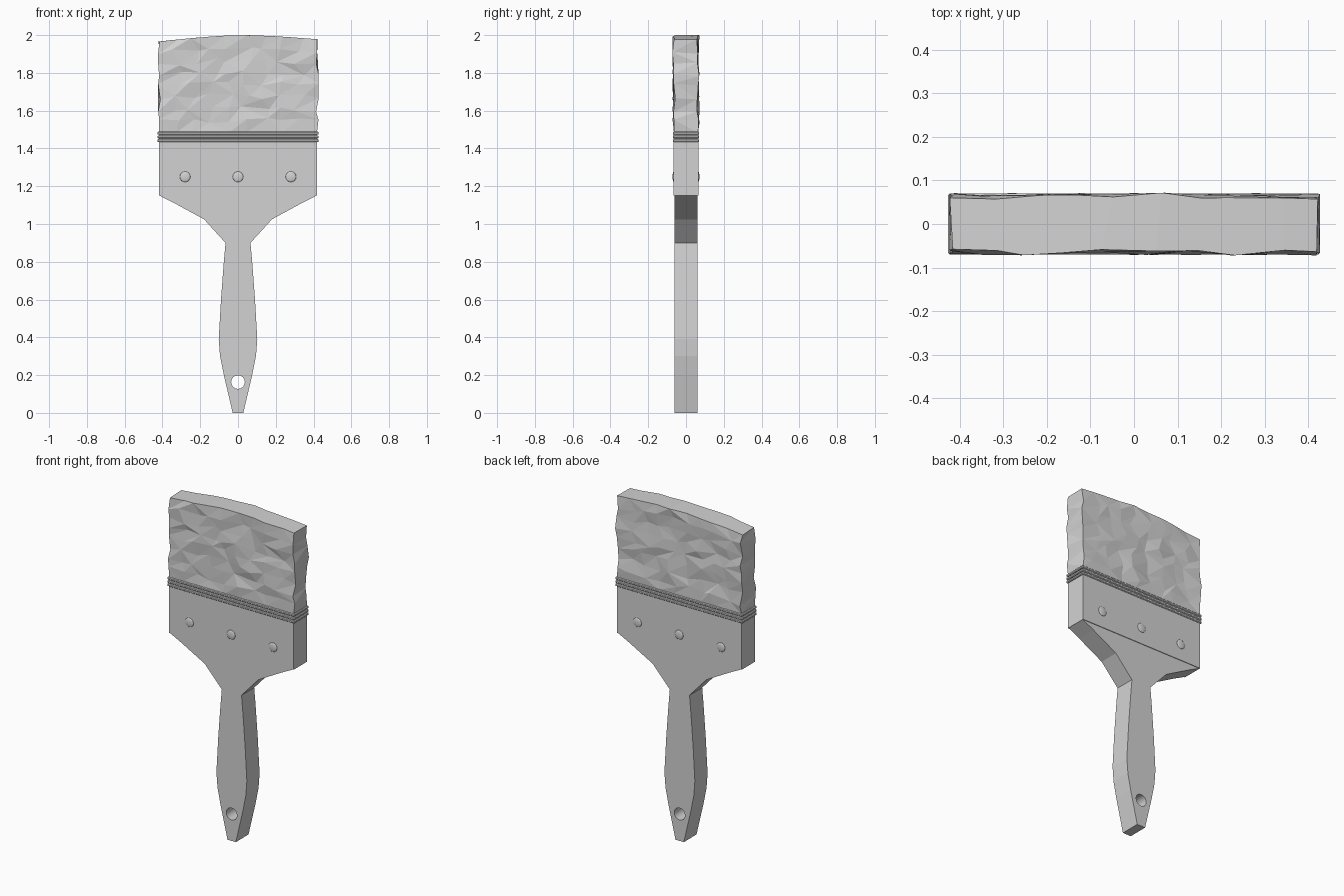
import bpy, bmesh, math, random
from mathutils import Matrix, Vector

random.seed(7)
if "Cube" in bpy.data.objects:
    bpy.data.objects.remove(bpy.data.objects["Cube"], do_unlink=True)

grey = bpy.data.materials.new("light_grey")
grey.use_nodes = True
colour = (0.65, 0.65, 0.65, 1)
grey.diffuse_color = colour
grey.node_tree.nodes["Principled BSDF"].inputs["Base Color"].default_value = colour


def finish(name, bm):
    bmesh.ops.recalc_face_normals(bm, faces=bm.faces)
    mesh = bpy.data.meshes.new(name)
    bm.to_mesh(mesh)
    bm.free()
    mesh.materials.append(grey)
    obj = bpy.data.objects.new(name, mesh)
    bpy.context.collection.objects.link(obj)
    return obj


def extrude_profile(name, points, half_depth):
    """Solid from an (x, z) outline, centred on y = 0."""
    bm = bmesh.new()
    face = bm.faces.new([bm.verts.new((x, -half_depth, z)) for x, z in points])
    extruded = bmesh.ops.extrude_face_region(bm, geom=[face])["geom"]
    verts = [v for v in extruded if isinstance(v, bmesh.types.BMVert)]
    bmesh.ops.translate(bm, verts=verts, vec=(0, 2 * half_depth, 0))
    return finish(name, bm)


def box(name, half_x, half_y, z0, z1):
    return extrude_profile(name, [(-half_x, z0), (half_x, z0), (half_x, z1), (-half_x, z1)], half_y)


# Handle: mirrored outline with a flared shoulder
side = [(0.028, 0), (0.075, 0.2), (0.095, 0.3), (0.102, 0.39), (0.09, 0.6),
        (0.075, 0.8), (0.066, 0.9), (0.18, 1.025), (0.34, 1.112), (0.415, 1.15)]
handle = extrude_profile("handle", side + [(-x, z) for x, z in reversed(side)], 0.061)

# Hanging hole through the handle
bm = bmesh.new()
bmesh.ops.create_cone(bm, cap_ends=True, segments=24, radius1=0.036, radius2=0.036, depth=0.4,
                      matrix=Matrix.Translation((0, 0, 0.163)) @ Matrix.Rotation(math.pi / 2, 4, "X"))
cutter = finish("hole_cutter", bm)
cutter.hide_render = True
cut = handle.modifiers.new("hanging_hole", "BOOLEAN")
cut.operation = "DIFFERENCE"
cut.solver = "EXACT"
cut.object = cutter
bpy.context.view_layer.objects.active = handle
bpy.ops.object.modifier_apply(modifier=cut.name)
bpy.data.objects.remove(cutter, do_unlink=True)

# Metal ferrule with three raised bands
box("ferrule", 0.418, 0.065, 1.15, 1.49)
for i in range(3):
    z = 1.441 + i * 0.02
    band = box("ferrule_band_%d" % (i + 1), 0.427, 0.07, z - 0.008, z + 0.008)
    bevel = band.modifiers.new("soft_edge", "BEVEL")
    bevel.width = 0.004

# Shallow rivets on both faces
for face_name, sign in (("front", -1), ("back", 1)):
    for i, x in enumerate((-0.28, 0, 0.28)):
        bm = bmesh.new()
        bmesh.ops.create_uvsphere(bm, u_segments=20, v_segments=8, radius=1)
        bmesh.ops.scale(bm, verts=bm.verts, vec=(0.028, 0.006, 0.028))
        bmesh.ops.translate(bm, verts=bm.verts, vec=(x, sign * 0.065, 1.25))
        rivet = finish("%s_rivet_%d" % (face_name, i + 1), bm)
        rivet.data.shade_smooth()

# Bristles: stacked, jittered rings of facets
COLS, ROWS, HX, HY, BASE = 9, 8, 0.418, 0.064, 1.485


def tip_height(x):
    """Gently arched tip of the bristles."""
    return 2.0 - 0.028 * min(1, abs(x / HX)) ** 1.5 + 0.006 * x / HX


bm = bmesh.new()
rings = []
for row in range(ROWS + 1):
    t = row / ROWS
    loose = 0 if row == 0 else 1
    front = [(-HX + 2 * HX * c / COLS, -1) for c in range(COLS + 1)]
    ring = []
    for x, s in front + [(x, 1) for x, _ in reversed(front)]:
        corner = abs(x) > HX - 0.01
        top = row == ROWS
        if corner:
            px = x + loose * random.uniform(-0.007, 0.009)
        else:
            px = x + loose * random.uniform(-0.035, 0.035)
        py = s * HY + loose * random.uniform(-0.008, 0.008)
        pz = BASE + (tip_height(px) - BASE) * t
        if loose and not top:
            pz += random.uniform(-0.016, 0.016)
        ring.append(bm.verts.new((px, py, pz)))
    rings.append(ring)

count = len(rings[0])
for row, (low, high) in enumerate(zip(rings, rings[1:])):
    for i in range(count):
        j = (i + 1) % count
        a, b, c, d = low[i], low[j], high[j], high[i]
        if (row + i) % 3:
            tris = (a, b, c), (a, c, d)
        else:
            tris = (a, b, d), (b, c, d)
        for tri in tris:
            bm.faces.new(tri)

# Tip strip joining front and back edges, and the hidden base
for ring in (rings[0], rings[-1]):
    for i in range(COLS):
        bm.faces.new((ring[i], ring[i + 1], ring[count - 2 - i], ring[count - 1 - i]))
finish("bristles", bm)
